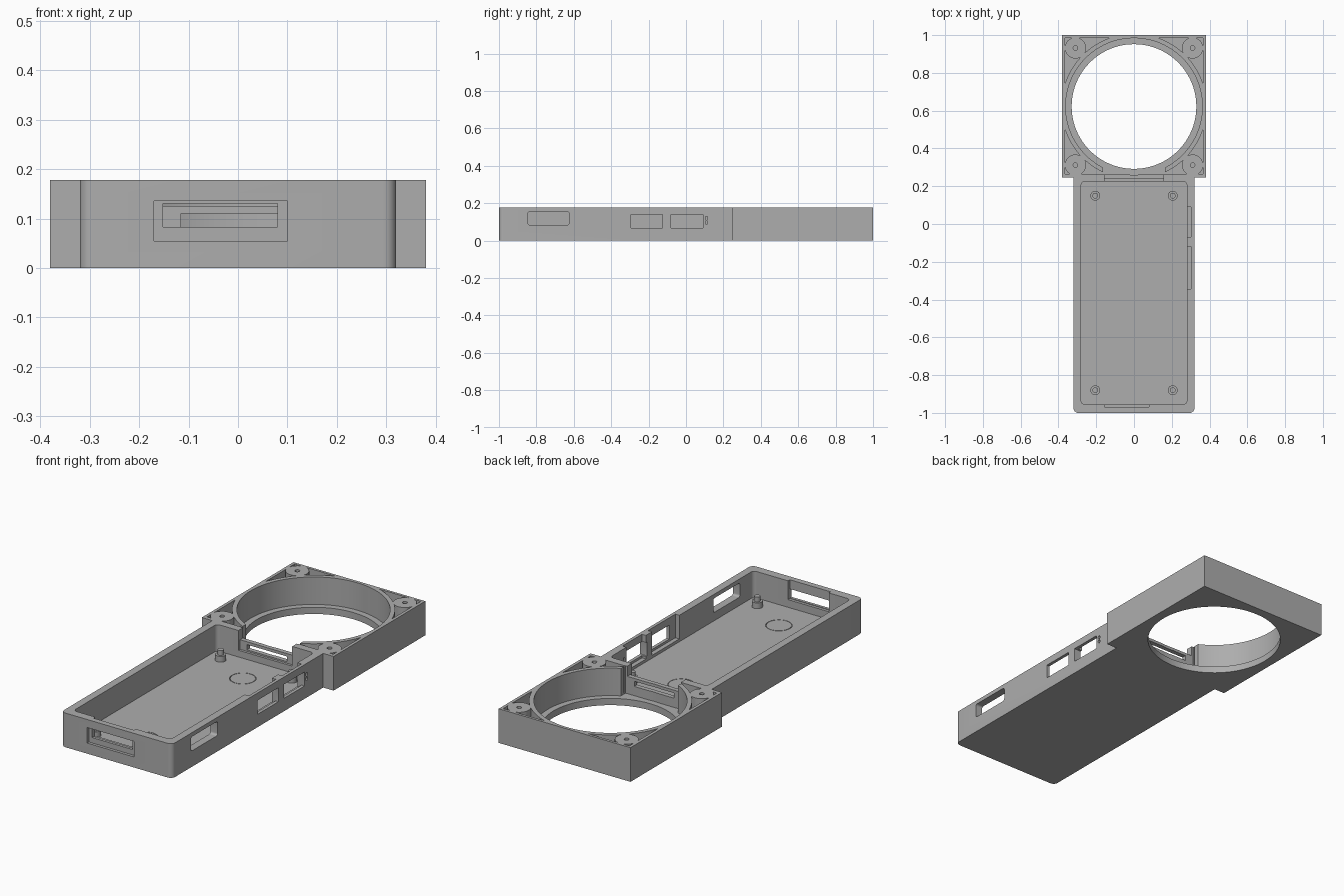
import bpy, bmesh, math

cube = bpy.data.objects.get("Cube")
if cube:
    bpy.data.objects.remove(cube, do_unlink=True)

H = 0.178          # overall height
FLOOR = 0.04       # tray floor level
FAN_Y = 0.622      # centre of the fan frame

grey = bpy.data.materials.new("mid_grey_plastic")
grey.use_nodes = True
grey.diffuse_color = (0.42, 0.42, 0.42, 1)
grey.node_tree.nodes["Principled BSDF"].inputs["Base Color"].default_value = grey.diffuse_color


def make(name, bm):
    bmesh.ops.recalc_face_normals(bm, faces=bm.faces)
    mesh = bpy.data.meshes.new(name)
    bm.to_mesh(mesh)
    bm.free()
    mesh.materials.append(grey)
    ob = bpy.data.objects.new(name, mesh)
    bpy.context.scene.collection.objects.link(ob)
    return ob


def box(name, x, y, z, radius=0, axis=2, only_front=False):
    """Box between limits, with optional rounded edges along one axis."""
    bm = bmesh.new()
    bmesh.ops.create_cube(bm, size=1)
    for v in bm.verts:
        for i, (lo, hi) in enumerate((x, y, z)):
            v.co[i] = lo if v.co[i] < 0 else hi
    if radius:
        edges = [e for e in bm.edges
                 if abs((e.verts[0].co - e.verts[1].co).normalized()[axis]) > 0.9
                 and not (only_front and e.verts[0].co.y > 0)]
        bmesh.ops.bevel(bm, geom=edges, offset=radius, segments=6, profile=0.5, affect='EDGES')
    return make(name, bm)


def cyl(name, x, y, r, z0, z1, sides=32, r_top=None):
    bm = bmesh.new()
    bmesh.ops.create_cone(bm, cap_ends=True, segments=sides, radius1=r,
                          radius2=r if r_top is None else r_top, depth=z1 - z0)
    bmesh.ops.translate(bm, verts=bm.verts, vec=(x, y, (z0 + z1) / 2))
    return make(name, bm)


def combine(target, tool, operation='DIFFERENCE'):
    tool.hide_render = True
    mod = target.modifiers.new("combine", 'BOOLEAN')
    mod.operation, mod.object, mod.solver = operation, tool, 'EXACT'
    bpy.context.view_layer.objects.active = target
    bpy.ops.object.modifier_apply(modifier=mod.name)
    bpy.data.objects.remove(tool, do_unlink=True)


TOP = H + 0.05
corners = [(sx * 0.31, FAN_Y + sy * 0.31) for sx in (-1, 1) for sy in (-1, 1)]

# Outer shell: long tray joined to the square fan frame
case = box("case", (-0.32, 0.32), (-1, 0.3), (0, H), 0.025, only_front=True)
combine(case, box("fan_frame", (-0.38, 0.38), (0.245, 1), (0, H)), 'UNION')

# Tray cavity
combine(case, box("cavity", (-0.28, 0.28), (-0.955, 0.225), (FLOOR, TOP), 0.02))

# Fan opening with a ledge near the bottom
combine(case, cyl("fan_hole", 0, FAN_Y, 0.33, -0.1, TOP, 96))
combine(case, cyl("fan_seat", 0, FAN_Y, 0.362, 0.035, TOP, 96))

# Corner pockets around the ring wall and screw bosses
pocket = box("pocket", (-0.364, 0.364), (FAN_Y - 0.357, FAN_Y + 0.364), (0.04, TOP))
combine(pocket, cyl("ring", 0, FAN_Y, 0.385, -0.1, 0.4, 96))
for x, y in corners:
    combine(pocket, cyl("boss", x, y, 0.056, -0.1, 0.4))
combine(case, pocket)
for x, y in corners:
    combine(case, cyl("screw_hole", x, y, 0.012, 0.05, TOP, 16))

# Cable passage between the tray and the fan
combine(case, box("ring_gap", (-0.165, 0.165), (0.262, 0.33), (0.035, TOP)))
combine(case, box("wall_notch", (-0.155, 0.155), (0.2, 0.33), (0.125, TOP)))
combine(case, box("tray_recess", (-0.155, 0.155), (0.2, 0.238), (0.075, TOP)))
combine(case, box("cable_slot", (-0.115, 0.115), (0.2, 0.33), (0.083, 0.11)))

# Front port: outer recess, opening and inner relief
combine(case, box("port_recess", (-0.17, 0.1), (-1.1, -0.985), (0.055, 0.136)))
combine(case, box("port_opening", (-0.152, 0.08), (-1.1, -0.9), (0.083, 0.13)))
combine(case, box("port_relief", (-0.155, 0.08), (-0.97, -0.9), (0.08, TOP)))

# Side relief on the inside of the wall, either side of a rib
for y in ((-0.345, -0.12), (-0.07, 0.09)):
    combine(case, box("side_relief", (0.25, 0.303), y, (0.055, TOP)))

# Side windows and the pair of indicator holes
windows = [((-0.845, -0.625), (0.083, 0.157), 0.012),
           ((-0.295, -0.125), (0.067, 0.14), 0.003),
           ((-0.08, 0.09), (0.067, 0.14), 0.003),
           ((0.104, 0.116), (0.088, 0.107), 0.005),
           ((0.104, 0.116), (0.111, 0.13), 0.005)]
for y, z, r in windows:
    combine(case, box("window", (0.25, 0.4), y, z, r, axis=0))

# Round magnet seats outlined by a fine groove in the floor
for y in (0.04, -0.765):
    groove = cyl("groove", 0, y, 0.063, FLOOR - 0.004, FLOOR + 0.02, 48)
    combine(groove, cyl("groove_core", 0, y, 0.060, 0, 0.1, 48))
    combine(case, groove)


def finish(ob):
    bpy.ops.object.select_all(action='DESELECT')
    ob.select_set(True)
    bpy.context.view_layer.objects.active = ob
    bpy.ops.object.shade_smooth_by_angle(angle=math.radians(30))


finish(case)

# Board standoffs: wide foot with a thin locating pin
for x in (-0.205, 0.205):
    for y, end in ((0.15, "rear"), (-0.88, "front")):
        side = "left" if x > 0 else "right"
        foot = cyl(f"standoff_{end}_{side}", x, y, 0.026, FLOOR - 0.005, 0.07, 24)
        combine(foot, cyl("pin", x, y, 0.015, 0.06, 0.095, 24), 'UNION')
        finish(foot)
